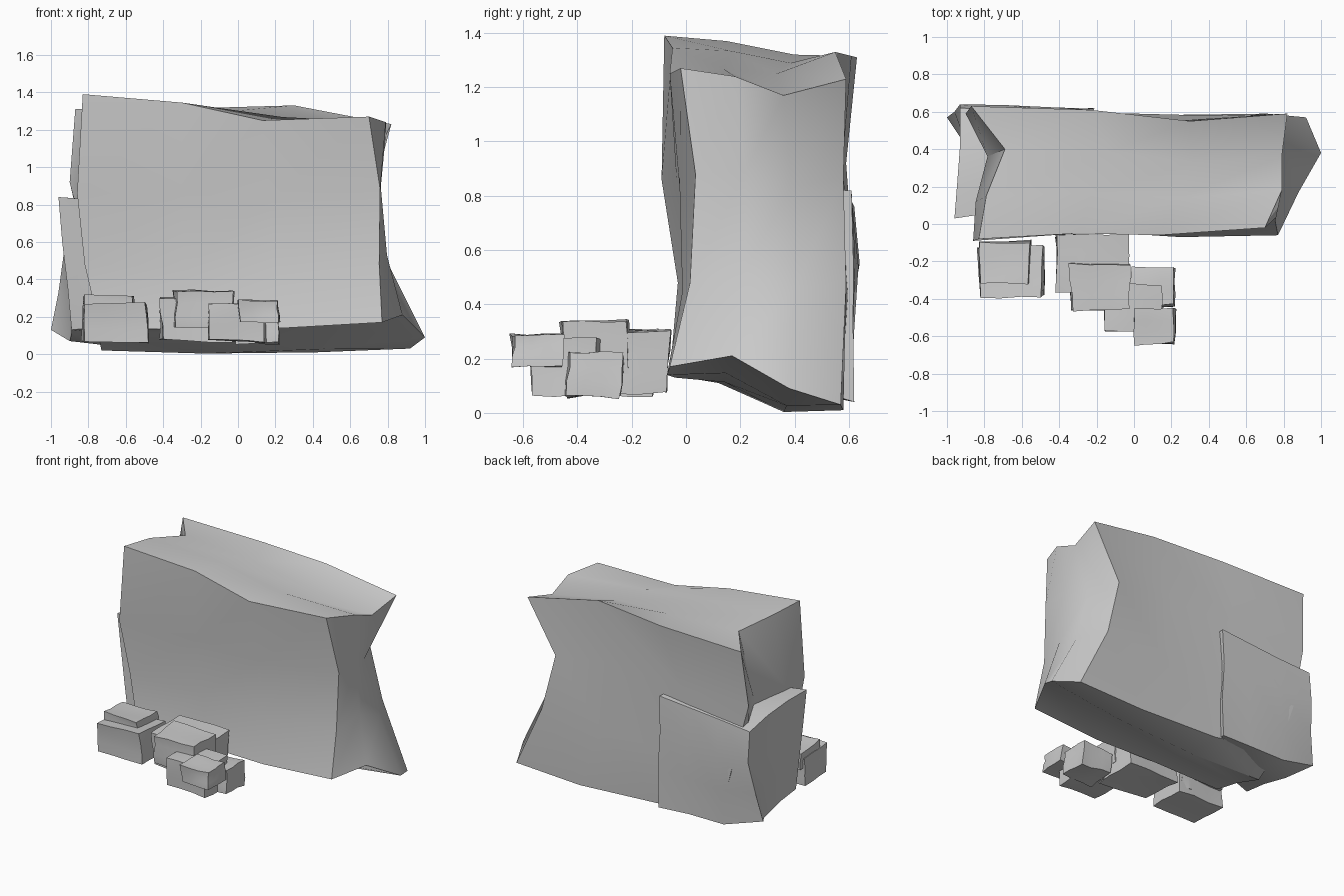
import bpy, bmesh, math, random
from mathutils import Vector

if "Cube" in bpy.data.objects:
    bpy.data.objects.remove(bpy.data.objects["Cube"])

stone = bpy.data.materials.new("grey stone")
stone.diffuse_color = (0.6, 0.6, 0.6, 1)
stone.use_nodes = True
stone.node_tree.nodes["Principled BSDF"].inputs["Base Color"].default_value = stone.diffuse_color


def lerp(a, b, t):
    return a * (1 - t) + b * t


def patch(bm, bottom, top, left, right):
    """Fill four bent edges (four points each) with a blended 3 x 3 grid."""
    grid = []
    for j in range(4):
        v = j / 3
        row = []
        for i in range(4):
            u = i / 3
            p = lerp(bottom[i], top[i], v) + lerp(left[j], right[j], u)
            p -= lerp(lerp(bottom[0], bottom[3], u), lerp(top[0], top[3], u), v)
            row.append(bm.verts.new(p))
        grid.append(row)
    for j in range(3):
        for i in range(3):
            bm.faces.new((grid[j][i], grid[j][i + 1], grid[j + 1][i + 1], grid[j + 1][i]))


def block(name, corner, bends, jitter=0.0, seed=0):
    """Warped box. Corners use keys like 'FLT' (front/back, left/right, top/bottom)."""
    rng = random.Random(seed)
    corner = {k: Vector(p) for k, p in corner.items()}
    edges = {}

    def edge(a, b):
        if (a, b) not in edges:
            ends = [corner[a], corner[b]]
            if a + b in bends:
                mid = [Vector(p) for p in bends[a + b]]
            else:
                mid = [lerp(*ends, t) + Vector([rng.uniform(-jitter, jitter) for _ in range(3)])
                       for t in (1 / 3, 2 / 3)]
            edges[a, b] = [ends[0], *mid, ends[1]]
        return edges[a, b]

    bm = bmesh.new()
    for s in "FB":
        patch(bm, edge(s + "LB", s + "RB"), edge(s + "LT", s + "RT"),
              edge(s + "LB", s + "LT"), edge(s + "RB", s + "RT"))
    for s in "LR":
        patch(bm, edge("F" + s + "B", "B" + s + "B"), edge("F" + s + "T", "B" + s + "T"),
              edge("F" + s + "B", "F" + s + "T"), edge("B" + s + "B", "B" + s + "T"))
    for s in "BT":
        patch(bm, edge("FL" + s, "FR" + s), edge("BL" + s, "BR" + s),
              edge("FL" + s, "BL" + s), edge("FR" + s, "BR" + s))
    bmesh.ops.remove_doubles(bm, verts=bm.verts, dist=1e-4)
    bmesh.ops.recalc_face_normals(bm, faces=bm.faces)
    mesh = bpy.data.meshes.new(name)
    bm.to_mesh(mesh)
    bm.free()
    mesh.materials.append(stone)
    ob = bpy.data.objects.new(name, mesh)
    bpy.context.collection.objects.link(ob)
    bpy.ops.object.select_all(action='DESELECT')
    ob.select_set(True)
    bpy.context.view_layer.objects.active = ob
    bpy.ops.object.shade_smooth_by_angle(angle=math.radians(40))


# Large standing boulder
block("main_boulder", {
    "FLB": (-.74, -.06, .14), "FRB": (.77, -.06, .17), "BLB": (-.69, .60, .12), "BRB": (.92, .57, .03),
    "FLT": (-.83, -.08, 1.39), "FRT": (.70, -.02, 1.27), "BLT": (-.87, .63, 1.31), "BRT": (.82, .59, 1.23)},
    {"FLBFLT": [(-.82, -.03, .48), (-.86, -.09, .86)],
     "FRBFRT": [(.755, .015, .48), (.76, .035, .88)],
     "BLBBLT": [(-.79, .625, .45), (-.90, .59, .92)],
     "BRBBRT": [(.71, .59, .47), (.61, .58, .87)],
     "FLTFRT": [(-.30, -.05, 1.345), (.13, -.06, 1.25)],
     "BLTBRT": [(-.23, .61, 1.315), (.30, .55, 1.33)],
     "FLBFRB": [(-.22, -.04, .13), (.25, -.07, .14)],
     "BLBBRB": [(-.20, .57, .04), (.42, .58, .01)],
     "FLTBLT": [(-.79, .15, 1.37), (-.69, .40, 1.32)],
     "FRTBRT": [(.79, .18, 1.24), (.79, .36, 1.17)],
     "FLBBLB": [(-.75, .12, .11), (-.73, .36, .02)],
     "FRBBRB": [(.88, .17, .21), (1.0, .38, .09)]})

# Lower boulder pressed into the rear left corner
block("rear_boulder", {
    "FLB": (-.89, .05, .13), "FRB": (-.35, .15, .18), "BLB": (-1.0, .57, .13), "BRB": (-.22, .62, .04),
    "FLT": (-.96, .03, .84), "FRT": (-.30, .12, .80), "BLT": (-.93, .62, .76), "BRT": (-.22, .61, .82)},
    {"FLBFLT": [(-.91, .04, .35), (-.94, .04, .60)],
     "BLBBLT": [(-.96, .60, .33), (-.93, .64, .55)],
     "FLTBLT": [(-.945, .22, .83), (-.93, .42, .80)],
     "FLBBLB": [(-.89, .22, .11), (-.90, .42, .07)],
     "FLBFRB": [(-.70, .10, .15), (-.52, .13, .17)],
     "BLBBRB": [(-.72, .61, .05), (-.45, .61, .05)],
     "BLTBRT": [(-.68, .61, .78), (-.45, .61, .80)]}, 0.012, 3)

# Loose stones at the foot: low corner, high corner
stones = {
    "left_stone": ((-.83, -.39, .06), (-.49, -.12, .265)),
    "left_cap_stone": ((-.82, -.31, .18), (-.56, -.09, .315)),
    "left_side_stone": ((-.58, -.29, .10), (-.50, -.13, .25)),
    "centre_stone": ((-.41, -.37, .07), (-.03, -.06, .30)),
    "centre_cap_stone": ((-.34, -.46, .15), (-.03, -.21, .33)),
    "front_stone": ((-.15, -.58, .07), (.15, -.32, .265)),
    "right_stone": ((-.02, -.43, .06), (.21, -.24, .21)),
    "right_cap_stone": ((.01, -.64, .16), (.22, -.46, .285)),
}
for n, (name, (lo, hi)) in enumerate(stones.items()):
    rng = random.Random(n + 20)
    corner = {}
    for d in "FB":
        for s in "LR":
            for h in "BT":
                p = ((lo if s == "L" else hi)[0], (lo if d == "F" else hi)[1], (lo if h == "B" else hi)[2])
                corner[d + s + h] = [c + rng.uniform(-.013, .013) for c in p]
    block(name, corner, {}, 0.006, n)
